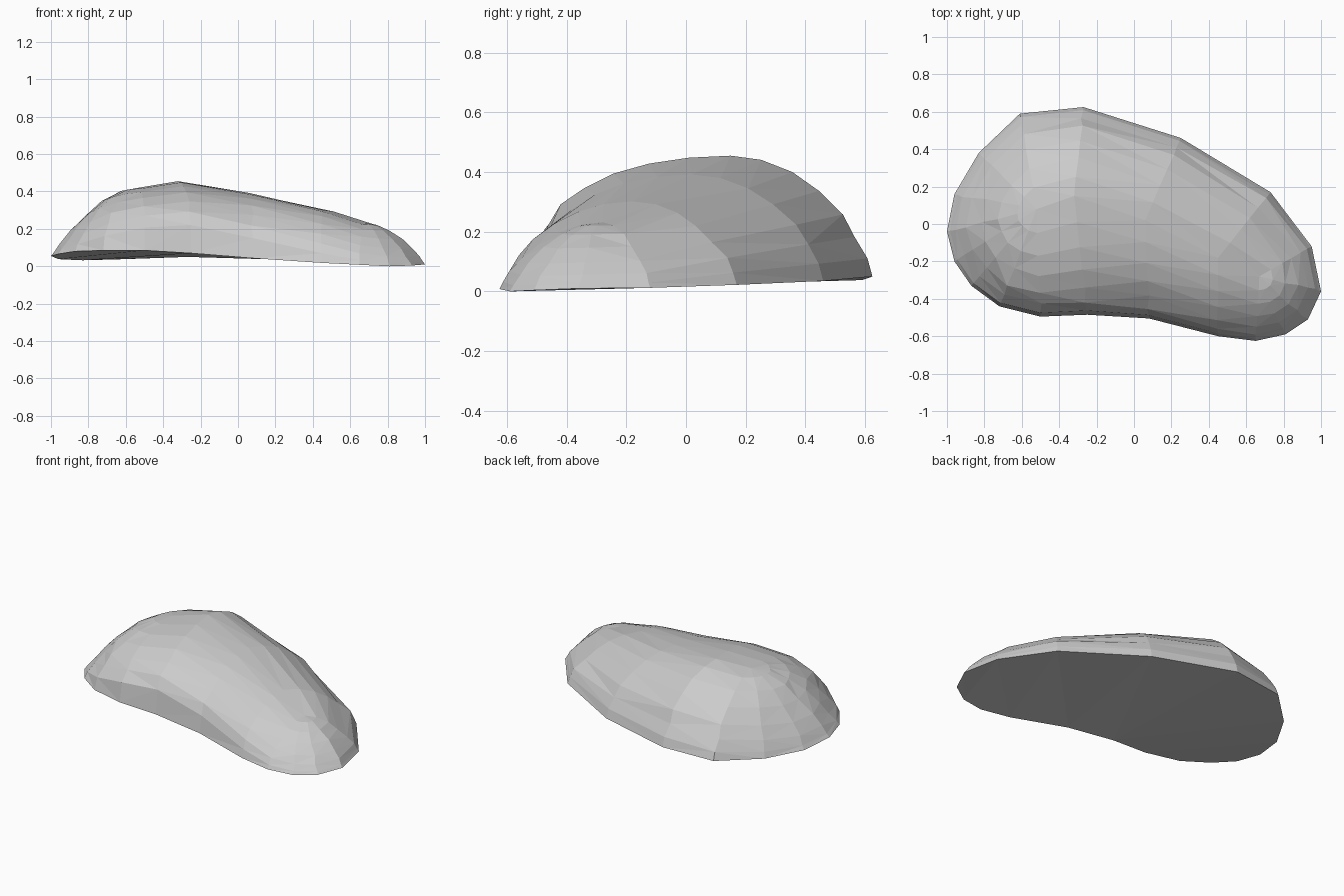
import bpy, bmesh, random

if "Cube" in bpy.data.objects:
    bpy.data.objects.remove(bpy.data.objects["Cube"])

random.seed(4)

# Base outline, clockwise from the left tip: x, y, z, ridge index, flank steepness (lower = steeper)
RIM = [
    (-1.00, -0.04, .055, 0, 1.08), (-.96, .16, .038, 0, 1.03), (-.83, .38, .032, 0, .88),
    (-.61, .59, .038, 0, .76), (-.27, .625, .05, 1, .71), (.25, .46, .035, 2, .68),
    (.73, .17, .022, 3, .72), (.95, -.12, .012, 4, .95), (1.00, -.36, .01, 4, 1.0),
    (.93, -.51, .004, 4, 1.0), (.81, -.59, .0, 4, .92), (.65, -.625, .008, 4, .82),
    (.45, -.60, .018, 3, .64), (.08, -.505, .043, 2, .44), (-.25, -.485, .07, 1, .35),
    (-.50, -.495, .085, 0, .38), (-.72, -.44, .085, 0, .55), (-.87, -.33, .08, 0, .82),
    (-.96, -.20, .066, 0, 1.0),
]
# Crest line from the high left end to the low right end
RIDGE = [(-.52, .08, .422), (-.32, .15, .455), (.06, .02, .392), (.45, -.18, .302), (.67, -.28, .232)]
STEPS = [0, .035, .11, .22, .38, .57, .78, 1]

bm = bmesh.new()

# Rings rise from the rim and close on the crest
rings = []
for s in STEPS:
    ring = []
    for x, y, z, k, q in RIM:
        rx, ry, rz = RIDGE[k]
        h = (1 - (1 - s) ** 2) ** q
        wobble = random.uniform(-.01, .01) * (1 - s) if s > .1 else 0
        ring.append(bm.verts.new((x + (rx - x) * s + wobble, y + (ry - y) * s + wobble,
                                  z + (rz - z) * h)))
    rings.append(ring)

n = len(RIM)
for low, high in zip(rings, rings[1:]):
    for i in range(n):
        j = (i + 1) % n
        bm.faces.new((low[i], low[j], high[j], high[i]))

# Flat, slightly tilted underside
bm.faces.new(list(reversed(rings[0])))

# Merge the crest, facet and orient the surface
bmesh.ops.remove_doubles(bm, verts=rings[-1], dist=.0005)
bmesh.ops.triangulate(bm, faces=bm.faces[:])
bmesh.ops.recalc_face_normals(bm, faces=bm.faces[:])

mesh = bpy.data.meshes.new("rock")
bm.to_mesh(mesh)
bm.free()
rock = bpy.data.objects.new("rock", mesh)
bpy.context.collection.objects.link(rock)
